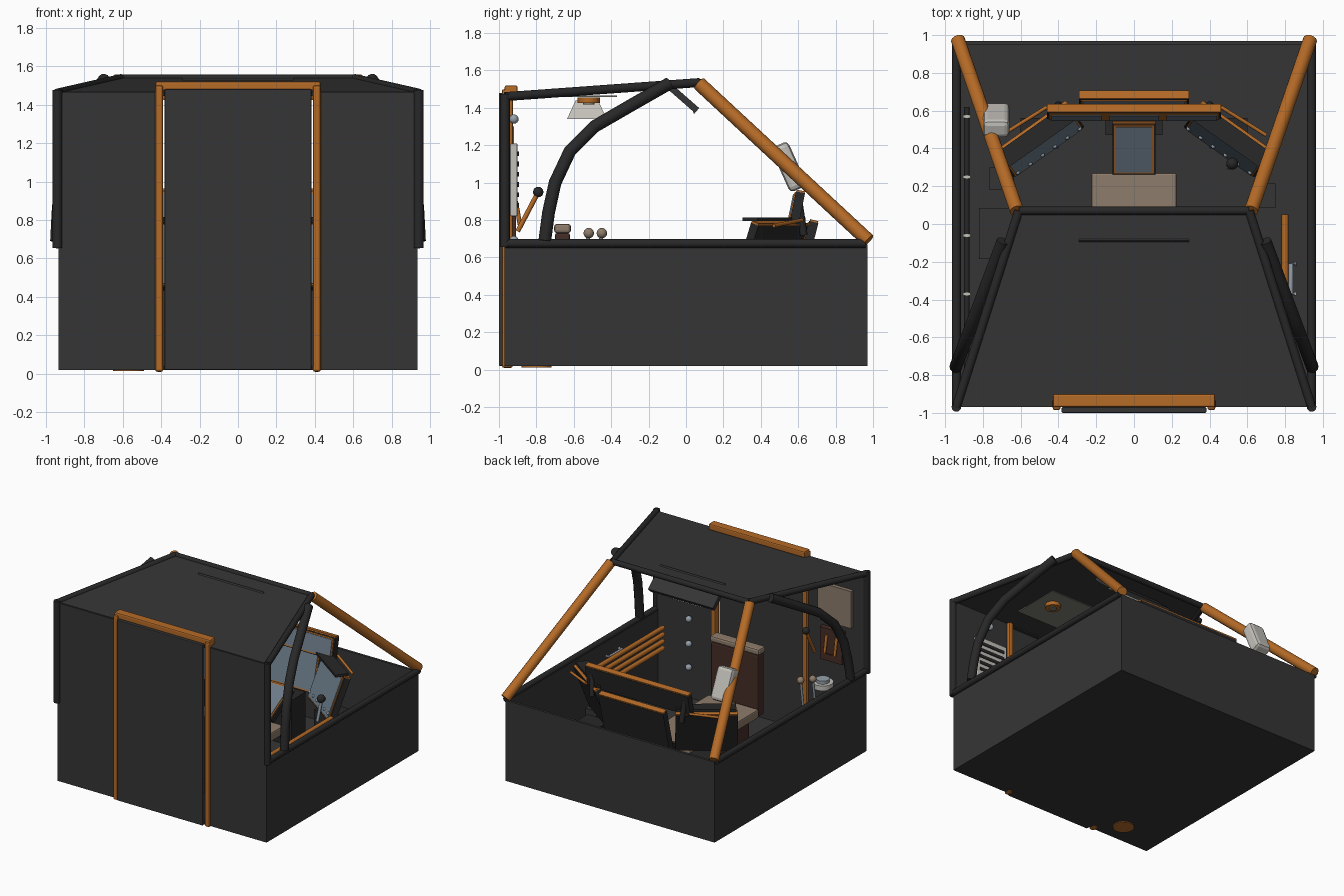
import bpy, bmesh, math
from mathutils import Matrix, Vector

old = bpy.data.objects.get("Cube")
if old:
    bpy.data.objects.remove(old)


def material(name, *rgb):
    m = bpy.data.materials.new(name)
    m.use_nodes = True
    m.diffuse_color = (*rgb, 1)
    m.node_tree.nodes["Principled BSDF"].inputs["Base Color"].default_value = (*rgb, 1)
    return m


hull = material("dark grey panel", .036, .036, .036)
black = material("charcoal tube", .021, .021, .022)
orange = material("orange paint", .46, .145, .02)
white = material("off white", .55, .53, .49)
beige = material("beige fabric", .27, .2, .145)
brown = material("dark brown", .06, .026, .02)
blue = material("screen blue", .15, .2, .25)
steel = material("blue steel", .3, .35, .4)
olive = material("ceiling grey", .22, .23, .18)


def finish(name, bm, mat, smooth=False):
    bmesh.ops.recalc_face_normals(bm, faces=bm.faces)
    me = bpy.data.meshes.new(name)
    bm.to_mesh(me)
    bm.free()
    me.materials.append(mat)
    ob = bpy.data.objects.new(name, me)
    bpy.context.collection.objects.link(ob)
    if smooth:
        bpy.ops.object.select_all(action='DESELECT')
        ob.select_set(True)
        bpy.context.view_layer.objects.active = ob
        bpy.ops.object.shade_smooth_by_angle(angle=math.radians(50))
    return ob


def box(name, centre, size, mat, frame=Matrix(), bevel=0):
    bm = bmesh.new()
    bmesh.ops.create_cube(bm, size=1, matrix=Matrix.Translation(centre) @ Matrix.Diagonal((*size, 1)))
    if bevel:
        bmesh.ops.bevel(bm, geom=bm.edges[:], offset=bevel, segments=2, affect='EDGES', profile=.5)
    bm.transform(frame)
    return finish(name, bm, mat)


def ball(name, centre, r, mat):
    bm = bmesh.new()
    bmesh.ops.create_uvsphere(bm, u_segments=14, v_segments=8, radius=r, matrix=Matrix.Translation(centre))
    return finish(name, bm, mat, True)


def tube(name, points, r, mat, sides=12):
    """Sweep a round section along a path."""
    pts = [Vector(p) for p in points]
    bm = bmesh.new()
    rings = []
    for i, p in enumerate(pts):
        d = (pts[min(i + 1, len(pts) - 1)] - pts[max(i - 1, 0)]).normalized()
        side = d.cross(Vector((1, 0, 0)) if abs(d.x) < .8 else Vector((0, 0, 1))).normalized()
        up = d.cross(side)
        rings.append([bm.verts.new(p + r * (side * math.cos(a) + up * math.sin(a)))
                      for a in (math.tau * k / sides for k in range(sides))])
    for a, b in zip(rings, rings[1:]):
        for k in range(sides):
            bm.faces.new((a[k], a[k - 1], b[k - 1], b[k]))
    bm.faces.new(rings[0])
    bm.faces.new(rings[-1])
    return finish(name, bm, mat, True)


def disc(name, centre, r, depth, mat, axis='Z', r2=None, sides=16):
    bm = bmesh.new()
    turn = Matrix.Rotation(math.pi / 2, 4, 'X') if axis == 'Y' else Matrix()
    bmesh.ops.create_cone(bm, cap_ends=True, segments=sides, radius1=r, radius2=r if r2 is None else r2,
                          depth=depth, matrix=Matrix.Translation(centre) @ turn)
    return finish(name, bm, mat, True)


# Open-topped hull
box("floor", (0, 0, .03), (1.87, 1.94, .02), hull)
box("nose_wall", (0, .96, .345), (1.87, .02, .65), hull)
for s, n in ((1, "left"), (-1, "right")):
    box(n + "_side_wall", (s * .925, 0, .345), (.02, 1.94, .65), hull)
    box(n + "_door_wall", (s * .6625, -.96, .74), (.545, .02, 1.44), hull)
box("wall_above_door", (0, -.96, 1.455), (.8, .02, .02), hull)

# Tapered roof sheet
bm = bmesh.new()
corners = [(-.93, -.965, 1.465), (.93, -.965, 1.465), (.61, .07, 1.54), (-.61, .07, 1.54)]
roof = [bm.verts.new(c) for c in corners]
new = bmesh.ops.extrude_face_region(bm, geom=[bm.faces.new(roof)])["geom"]
bmesh.ops.translate(bm, vec=(0, 0, -.012), verts=[v for v in new if isinstance(v, bmesh.types.BMVert)])
finish("roof", bm, hull)

# Door and orange frame
box("door", (0, -.985, .75), (.765, .03, 1.46), hull, bevel=.005)
box("door_lintel", (0, -.935, 1.495), (.86, .07, .05), orange, bevel=.01)

# Tubular cage, mirrored
for s, n in ((1, "left"), (-1, "right")):
    box(n + "_door_post", (s * .41, -.955, .755), (.042, .06, 1.49), orange, bevel=.012)
    tube(n + "_rim_tube", [(s * .94, -.965, .675), (s * .94, .96, .675)], .024, black)
    tube(n + "_corner_tube", [(s * .94, -.968, .655), (s * .94, -.968, 1.475)], .026, black)
    tube(n + "_roof_tube", [(s * .94, -.968, 1.46), (s * .61, .07, 1.535)], .024, black)
    arc = [(-.755, .69), (-.735, .84), (-.7, 1), (-.62, 1.17), (-.49, 1.3), (-.3, 1.41), (-.09, 1.53)]
    tube(n + "_roll_bar", [(s * (.945 - .375 * (y + .76)), y, z) for y, z in arc], .034, black)
    tube(n + "_windscreen_pillar", [(s * .62, .07, 1.53), (s * .932, .975, .69)], .038, orange)
tube("roof_cross_tube", [(-.61, .07, 1.535), (.61, .07, 1.535)], .022, black)

# Box clamped to the right pillar
tilt = Matrix.Translation((-.73, .55, 1.085)) @ Matrix.Rotation(.42, 4, 'X')
box("pillar_box", (0, 0, 0), (.14, .1, .26), white, tilt, .025)

# Ceiling: overhead panel, liner and lamps
tilt = Matrix.Translation((0, -.02, 1.455)) @ Matrix.Rotation(-.72, 4, 'X')
box("overhead_panel", (0, 0, 0), (.58, .21, .035), hull, tilt)
box("overhead_trim", (0, .1, -.02), (.56, .012, .008), white, tilt)
box("ceiling_liner", (0, -.57, 1.462), (.95, .4, .008), olive)
for x in (-.35, .35):
    disc("ceiling_lamp", (x, -.52, 1.44), .06, .03, orange, sides=8)
    disc("ceiling_lamp_lens", (x, -.52, 1.422), .03, .008, olive, sides=8)
bm = bmesh.new()
bmesh.ops.create_cone(bm, cap_ends=False, segments=4, radius1=.15, radius2=.085, depth=.1,
                      matrix=Matrix.Translation((0, -.53, 1.39)) @ Matrix.Rotation(math.pi / 4, 4, 'Z'))
finish("lamp_shade", bm, white)


# Instrument consoles
def console(name, place, w, h, tilt, yaw=0, screens=1):
    m = Matrix.Translation(place) @ Matrix.Rotation(yaw, 4, 'Z') @ Matrix.Rotation(tilt, 4, 'X')
    box(name, (0, 0, 0), (w, .05, h), black, m)
    box(name + "_orange_trim", (0, 0, h / 2 + .004), (w, .045, .012), orange, m)
    box(name + "_frame", (0, -.027, 0), (w - .02, .008, h - .015), orange, m)
    step = w / screens
    for i in range(screens):
        x = (i + .5) * step - w / 2
        box(name + "_screen", (x, -.033, 0), (step - .04, .008, h - .035), blue, m)


console("upper_console", (0, .595, .865), .92, .17, -.2, screens=3)
console("centre_console", (0, .64, .62), .58, .35, -.25)
console("desk_console", (0, .41, .38), .23, .31, -1.05)
box("console_pedestal", (0, .56, .22), (.3, .18, .38), black)
for s, n in ((1, "left"), (-1, "right")):
    yaw = -s * .617
    console(n + "_console", (s * .5, .45, .61), .46, .36, -.35, yaw)
    m = Matrix.Translation((s * .51, .47, .805)) @ Matrix.Rotation(yaw, 4, 'Z')
    box(n + "_console_visor", (0, 0, 0), (.44, .1, .02), black, m)
    for i in range(6):
        ball(n + "_console_knob", m @ Vector((-.2 + i * .08, -.1, -.3)), .012, steel)
    tube(n + "_upper_bracket", [(s * .4, .63, .72), (s * .42, .6, .92)], .02, black)
    tube(n + "_console_stay", [(s * .46, .62, .8), (s * .7, .47, .77)], .01, orange)
    box(n + "_console_base", (s * .5, .48, .23), (.2, .16, .4), black)
tube("joystick", [(.5, .3, .4), (.52, .32, .56)], .012, steel)
ball("joystick_knob", (.52, .32, .58), .032, black)

# Pilot seat
box("seat_base", (0, -.2, .14), (.36, .7, .2), brown)
box("seat_cushion", (0, -.17, .27), (.45, .88, .07), beige, bevel=.01)
box("seat_back", (0, -.66, .48), (.42, .08, .5), brown, bevel=.01)
box("head_rest", (0, -.66, .755), (.44, .09, .05), beige, bevel=.015)

# Left wall: rail stack and handle
for i in range(4):
    z = .6 - i * .055
    tube("left_rail", [(.8, -.85, z), (.8, .05, z)], .018, orange)
tube("left_handle", [(.86, -.37, .6), (.83, -.37, .6), (.83, -.21, .6), (.86, -.21, .6)], .012, steel)
box("left_floor_box", (.7, .15, .2), (.1, .13, .34), hull)

# Right wall: pipe with brackets, levers and cabinets
tube("right_pipe", [(-.885, -.93, .58), (-.885, .62, .58)], .014, black)
for y in (.57, .25, -.06, -.37):
    box("pipe_bracket", (-.885, y, .58), (.04, .016, .034), white)
for x, y in ((-.77, -.52), (-.71, -.45)):
    tube("right_lever", [(x, y - .04, .45), (x, y, .73)], .01, steel)
    ball("right_lever_knob", (x, y, .73), .028, beige)
box("right_cabinet", (-.71, -.05, .23), (.22, .27, .4), hull)
box("right_floor_box", (-.7, .24, .2), (.13, .12, .34), hull)
disc("hand_wheel", (-.72, -.72, .6), .08, .04, white)
disc("hand_wheel_hub", (-.72, -.72, .63), .05, .03, steel)

# Door wall fittings
box("vent_panel", (.62, -.92, 1.015), (.29, .04, .39), white, bevel=.008)
for i in range(6):
    box("vent_slot", (.62, -.898, .88 + i * .055), (.23, .008, .025), black)
for z in (.3, .49, .69, 1.34):
    ball("wall_stud", (.62, -.92, z), .025, steel)
box("wall_board", (-.68, -.935, 1.15), (.3, .03, .3), beige)
box("fuse_box", (-.66, -.93, .82), (.2, .04, .26), brown)
tube("fuse_box_handle", [(-.71, -.91, .9), (-.71, -.885, .76), (-.62, -.885, .76), (-.62, -.91, .9)], .012, orange)
tube("wall_lever", [(-.52, -.9, .74), (-.52, -.795, .94)], .013, orange)
ball("wall_lever_knob", (-.52, -.79, .95), .028, black)

# Drain cap under the hull
disc("drain_cap", (-.57, -.8, .017), .08, .008, orange)
